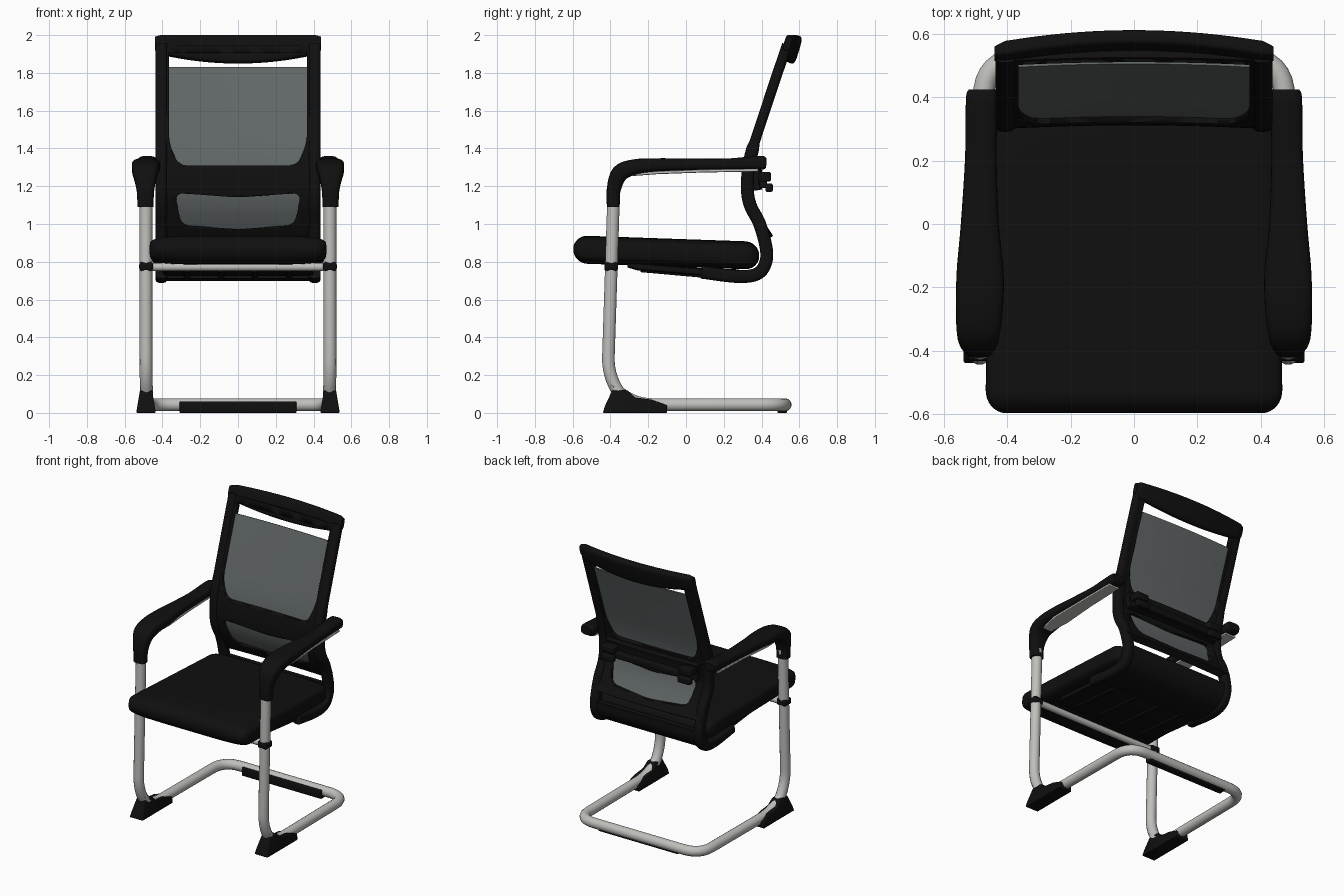
import bpy, bmesh, math
from mathutils import Vector as V

if "Cube" in bpy.data.objects:
    bpy.data.objects.remove(bpy.data.objects["Cube"])


def material(name, rgb, rough, metal=0.0):
    m = bpy.data.materials.new(name)
    m.use_nodes = True
    m.diffuse_color = (*rgb, 1)
    node = next(n for n in m.node_tree.nodes if n.type == 'BSDF_PRINCIPLED')
    node.inputs["Base Color"].default_value = (*rgb, 1)
    node.inputs["Roughness"].default_value = rough
    return m


BLACK = material("black plastic and fabric", (.005, .005, .005), .6)
SILVER = material("silver steel", (.52, .52, .50), .4)
MESH = material("grey mesh", (.12, .135, .135), .7)


def activate(ob):
    bpy.ops.object.select_all(action='DESELECT')
    ob.select_set(True)
    bpy.context.view_layer.objects.active = ob


def finish(name, bm, mat, bevel=0, smooth=True):
    bmesh.ops.recalc_face_normals(bm, faces=bm.faces)
    if bevel:
        sharp = [e for e in bm.edges if e.calc_face_angle(0) > .7]
        bmesh.ops.bevel(bm, geom=sharp, offset=bevel, segments=3, profile=.5, affect='EDGES')
    me = bpy.data.meshes.new(name)
    bm.to_mesh(me)
    bm.free()
    me.materials.append(mat)
    ob = bpy.data.objects.new(name, me)
    bpy.context.collection.objects.link(ob)
    if smooth:
        activate(ob)
        bpy.ops.object.shade_smooth_by_angle(angle=math.radians(40))
    return ob


def spline(points, steps=6):
    """Smooth path through points of any dimension."""
    p = [V(q) for q in points]
    p = [p[0] * 2 - p[1]] + p + [p[-1] * 2 - p[-2]]
    out = []
    for a, b, c, d in zip(p, p[1:], p[2:], p[3:]):
        for k in range(steps):
            t = k / steps
            out.append(b + (c - a) * (t / 2) + (a * 2 - b * 5 + c * 4 - d) * (t * t / 2)
                       + (b * 3 - a - c * 3 + d) * (t ** 3 / 2))
    return out + [p[-2]]


def fillet(points, radius, closed=False, steps=8):
    """Round the corners of a polyline."""
    p = [V(q) for q in points]
    out = []
    for i, b in enumerate(p):
        if not closed and i in (0, len(p) - 1):
            out.append(b)
            continue
        a, c = p[i - 1], p[(i + 1) % len(p)]
        s, e = b + (a - b).normalized() * radius, b + (c - b).normalized() * radius
        for k in range(steps + 1):
            t = k / steps
            out.append(s * (1 - t) ** 2 + b * (2 * t * (1 - t)) + e * t * t)
    return out


def loft(name, sections, mat, power=4, n=28):
    """Skin rounded-rectangle rings given as (centre, half side, half side)."""
    bm = bmesh.new()
    rings = []
    for c, u, v in sections:
        ring = []
        for k in range(n):
            a = 2 * math.pi * k / n
            x, y = (math.copysign(abs(f) ** (2 / power), f) for f in (math.cos(a), math.sin(a)))
            ring.append(bm.verts.new(V(c) + V(u) * x + V(v) * y))
        rings.append(ring)
    for r, s in zip(rings, rings[1:]):
        for k in range(n):
            bm.faces.new((r[k], r[(k + 1) % n], s[(k + 1) % n], s[k]))
    bm.faces.new(rings[0])
    bm.faces.new(rings[-1])
    return finish(name, bm, mat)


def normals(path):
    """Normal of each (y, z) path point."""
    out = []
    for i in range(len(path)):
        t = (path[min(i + 1, len(path) - 1)] - path[max(i - 1, 0)]).normalized()
        out.append(V((0, -t.y, t.x)))
    return out


def slab(name, path, hw, thick, mat, bow=0.012, cols=16):
    """Sheet following a (y, z) path across x, bowed backwards."""
    bm = bmesh.new()
    rows = []
    for p, nrm in zip(path, normals(path)):
        for s in (1, -1):
            rows.append([bm.verts.new(V((hw * x, p.x + bow * (1 - x * x), p.y)) + nrm * (s * thick / 2))
                         for x in (2 * i / cols - 1 for i in range(cols + 1))])
    loop = rows[::2] + rows[1::2][::-1]
    for a, b in zip(loop, loop[1:] + loop[:1]):
        for i in range(cols):
            bm.faces.new((a[i], a[i + 1], b[i + 1], b[i]))
    for end in (0, cols):
        for i in range(0, len(rows) - 2, 2):
            bm.faces.new([rows[j][end] for j in (i, i + 1, i + 3, i + 2)])
    return finish(name, bm, mat)


def prism(name, outline, axis, depth, mat, bevel=0):
    """Extrude a closed outline; axis maps 2D plus depth to 3D."""
    bm = bmesh.new()
    a, b = ([bm.verts.new(axis(p[0], p[1], d)) for p in outline] for d in depth)
    bm.faces.new(a)
    bm.faces.new(b)
    for i in range(len(a)):
        j = (i + 1) % len(a)
        bm.faces.new((a[i], a[j], b[j], b[i]))
    return finish(name, bm, mat, bevel)


def box(name, lo, hi, mat, bevel=.01):
    rect = [(lo[0], lo[1]), (hi[0], lo[1]), (hi[0], hi[1]), (lo[0], hi[1])]
    return prism(name, rect, lambda x, y, z: (x, y, z), (lo[2], hi[2]), mat, bevel)


def tube(name, points, radius, mat):
    cu = bpy.data.curves.new(name, 'CURVE')
    cu.dimensions = '3D'
    cu.bevel_depth, cu.bevel_resolution, cu.use_fill_caps = radius, 5, True
    sp = cu.splines.new('POLY')
    sp.points.add(len(points) - 1)
    for q, p in zip(sp.points, points):
        q.co = (*p, 1)
    ob = bpy.data.objects.new(name, cu)
    bpy.context.collection.objects.link(ob)
    cu.materials.append(mat)
    activate(ob)
    bpy.ops.object.convert(target='MESH')
    bpy.ops.object.shade_smooth_by_angle(angle=math.radians(40))


# Steel base: one continuous bent tube
half = [(.487, -.383, 1.15), (.487, -.415, .17), (.482, -.3, .043), (.475, .525, .043)]
half_path = fillet(half + [(0, .525, .043)], .13)[:-1]
tube("base_tube", half_path + [V((-p.x, p.y, p.z)) for p in reversed(half_path)], .034, SILVER)
tube("seat_crossbar", [V((-.487, -.39, .772)), V((.487, -.39, .772))], .022, SILVER)
box("rear_floor_pad", (-.31, .484, 0), (.31, .535, .06), BLACK, .006)

# Seat cushion with rounded ends
y0, y1, rad = -.597, .388, .075
seat = []
stops = [rad * (1 - math.cos(math.pi / 2 * k / 8)) for k in range(9)]
for y in [y0 + d + .0005 for d in stops] + [-.25, 0, .2] + [y1 - d - .0005 for d in reversed(stops)]:
    d = min(y - y0, y1 - y, rad)
    round_off = math.sqrt(1 - (1 - d / rad) ** 2)
    t = (y - y0) / (y1 - y0)
    seat.append(((0, y, .866 - .034 * t), (.47 - .02 * t - .065 * (1 - round_off), 0, 0), (0, 0, .074 * round_off)))
loft("seat_cushion", seat, BLACK, 5, 48)

# Seat pan and ribs below
loft("seat_pan", [((0, y, z), (w, 0, 0), (0, 0, .02)) for y, z, w in
                  ((-.31, .79, .36), (-.26, .775, .39), (.1, .745, .40), (.28, .74, .40))], BLACK, 8)
for x in (-.27, -.09, .09, .27):
    loft("pan_rib", [((x, y, z), (.018, 0, 0), (0, 0, .02)) for y, z in ((-.24, .765), (.24, .722))], BLACK)

# Back frame: curved panel with two windows
back_path = spline([(.43, .925), (.385, 1.0), (.34, 1.1), (.322, 1.2), (.342, 1.36), (.425, 1.62), (.535, 1.94)])
frame = slab("back_frame", back_path, .425, .045, BLACK)
windows = [fillet([(-.365, 1.95), (.365, 1.95), (.365, 1.43), (.315, 1.31), (-.315, 1.31), (-.365, 1.43)], .05, True),
           fillet([(-.335, 1.165), (0, 1.14), (.335, 1.165), (.30, .995), (0, .972), (-.30, .995)], .05, True)]
windows[0] = [V((p.x, min(p.y, 1.905))) for p in windows[0]]
for outline in windows:
    cutter = prism("window_cutter", outline, lambda x, z, y: (x, y, z), (.1, .9), BLACK)
    cutter.hide_render = True
    mod = frame.modifiers.new("window", 'BOOLEAN')
    mod.operation, mod.object, mod.solver = 'DIFFERENCE', cutter, 'EXACT'
    activate(frame)
    bpy.ops.object.modifier_apply(modifier=mod.name)
    bpy.data.objects.remove(cutter)
slab("back_mesh", back_path[2:-2], .39, .008, MESH)

# Lower shell wrapping beneath the seat, leaving a gap under the back panel
slab("lower_back_shell", spline([(.432, .86), (.425, .79), (.375, .735), (.28, .715), (.15, .73)]), .42, .035, BLACK, 0)

# Side rails running from under the seat to the top
rail = spline([(.08, .745), (.27, .722), (.375, .735), (.42, .79), (.425, .87), (.39, 1.0), (.34, 1.1),
               (.325, 1.2), (.343, 1.36), (.425, 1.62), (.535, 1.95)])
for s in (1, -1):
    loft("side_rail", [((s * .406, p.x, p.y), (.032, 0, 0), n * (.034 if p.y < 1.4 else .027))
                       for p, n in zip(rail, normals(rail))], BLACK, 3)

# Head bar: bowed, deeper in the middle
head = []
for k in range(25):
    x = -math.cos(math.pi * k / 24)
    e = max(.2, 1 - max(0, abs(x) - .93) / .07 * .35)
    h = (.052 + .021 * max(0, 1 - x * x * 1.3)) * e
    head.append(((x * .44, .538 + .034 * (1 - x * x), 1.998 - h - .025 * (1 - e)), (0, .3 * h, h), (0, .026 * e, -.008 * e)))
loft("head_bar", head, BLACK, 4)

# Lumbar support behind the back
slab("lumbar_support", [V((.375, 1.18)), V((.365, 1.24)), V((.375, 1.29))], .36, .035, BLACK)
for s in (1, -1):
    x = s * .3
    box("lumbar_bracket", (x - .05, .35, 1.225), (x + .05, .45, 1.275), BLACK)
    box("lumbar_hook", (x - .05, .42, 1.17), (x + .05, .46, 1.215), BLACK)
box("lumbar_adjuster", (-.3, .37, 1.19), (.3, .43, 1.235), BLACK)

# Armrests, their steel strips, clamps and feet
arm = spline([(.49, -.385, 1.09, .042, .034), (.49, -.383, 1.18, .047, .037), (.492, -.35, 1.268, .066, .045),
              (.488, -.27, 1.302, .074, .041), (.486, -.15, 1.312, .074, .036), (.487, 0, 1.315, .06, .032),
              (.484, .2, 1.316, .05, .03), (.482, .33, 1.322, .05, .034), (.48, .405, 1.324, .05, .036),
              (.48, .425, 1.324, .042, .026)], 5)
foot = [(-.44, 0), (-.43, .035), (-.39, .12), (-.31, .12), (-.27, .082), (-.18, .07), (-.1, .04), (-.1, 0)]
for s in (1, -1):
    nrm = normals([V((p[1], p[2])) for p in arm])
    loft("armrest", [((s * p[0], p[1], p[2]), (p[3], 0, 0), n * p[4]) for p, n in zip(arm, nrm)], BLACK, 3.2)
    loft("arm_strip", [((s * .486, y, z), (w, 0, 0), (0, 0, .008)) for y, z, w in
                       ((-.28, 1.262, .035), (-.15, 1.272, .055), (.1, 1.281, .045), (.38, 1.285, .04))], SILVER, 6)
    box("tube_clamp", (s * .487 - .036, -.432, .752), (s * .487 + .036, -.36, .798), BLACK, .012)
    prism("foot", foot, lambda y, z, d: (s * .487 + d * (1 - z * 3.2), y, z), (-.052, .052), BLACK, .006)
